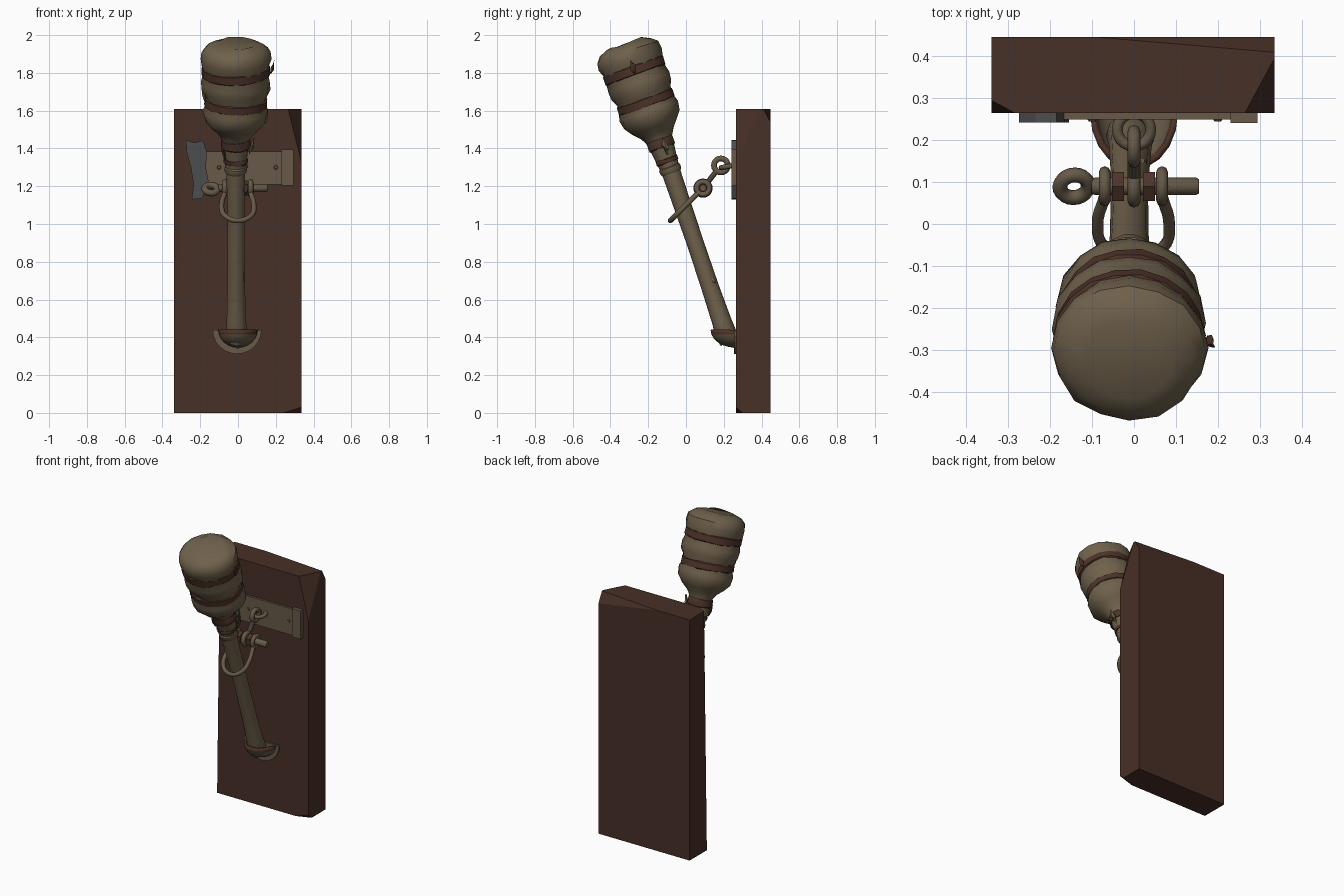
import bpy, bmesh, math, random
from mathutils import Vector, Matrix

if "Cube" in bpy.data.objects:
    bpy.data.objects.remove(bpy.data.objects["Cube"])

random.seed(4)


def material(name, rgb):
    m = bpy.data.materials.new(name)
    m.diffuse_color = (*rgb, 1)
    m.use_nodes = True
    m.node_tree.nodes["Principled BSDF"].inputs["Base Color"].default_value = m.diffuse_color
    return m


BOARD = material("dark wood", (0.064, 0.029, 0.020))
LEATHER = material("brown binding", (0.075, 0.033, 0.022))
TAN = material("aged tan", (0.160, 0.120, 0.072))
METAL = material("worn brass", (0.135, 0.102, 0.064))
GREY = material("grey steel", (0.075, 0.075, 0.078))


def finish(name, bm, mat, smooth=None):
    """Turn a bmesh into a named object with one material."""
    bmesh.ops.recalc_face_normals(bm, faces=bm.faces)
    me = bpy.data.meshes.new(name)
    bm.to_mesh(me)
    bm.free()
    me.materials.append(mat)
    ob = bpy.data.objects.new(name, me)
    bpy.context.collection.objects.link(ob)
    if smooth:
        me.polygons.foreach_set("use_smooth", [True] * len(me.polygons))
        me.set_sharp_from_angle(angle=math.radians(smooth))
    return ob


def box(name, lo, hi, mat, cuts=()):
    """Box between two corners, with corners sliced off by planes (three points each)."""
    lo, hi = Vector(lo), Vector(hi)
    bm = bmesh.new()
    size = hi - lo
    bmesh.ops.create_cube(bm, size=1, matrix=Matrix.Translation((lo + hi) / 2) @ Matrix.Diagonal((*size, 1)))
    for a, b, c in cuts:
        a, b, c = Vector(a), Vector(b), Vector(c)
        n = (b - a).cross(c - a)
        if n.dot(a - (lo + hi) / 2) < 0:
            n = -n
        geom = bm.verts[:] + bm.edges[:] + bm.faces[:]
        r = bmesh.ops.bisect_plane(bm, geom=geom, plane_co=a, plane_no=n, clear_outer=True)
        bmesh.ops.edgeloop_fill(bm, edges=[e for e in r["geom_cut"] if isinstance(e, bmesh.types.BMEdge)])
    return finish(name, bm, mat)


def lathe(name, profile, origin, axis, sides, mat, xs=1.0, jitter=0.0, smooth=35):
    """Rings of (distance along axis, radius), closed at both ends."""
    q = Vector((0, 0, 1)).rotation_difference(Vector(axis).normalized())
    bm = bmesh.new()
    rings = []
    for s, r in profile:
        ring = []
        for i in range(sides):
            a = 2 * math.pi * i / sides
            rr = r * (1 + random.uniform(-jitter, jitter))
            p = Vector((rr * xs * math.cos(a), rr * math.sin(a), s + random.uniform(-jitter, jitter) * 0.2))
            ring.append(bm.verts.new(Vector(origin) + q @ p))
        rings.append(ring)
    for a, b in zip(rings, rings[1:]):
        for i in range(sides):
            j = (i + 1) % sides
            bm.faces.new((a[i], a[j], b[j], b[i]))
    bm.faces.new(rings[0][::-1])
    bm.faces.new(rings[-1])
    return finish(name, bm, mat, smooth)


def tube(name, pts, radius, mat):
    """Round rod following a smooth path."""
    cu = bpy.data.curves.new(name, "CURVE")
    cu.dimensions = "3D"
    cu.bevel_depth, cu.bevel_resolution, cu.resolution_u = radius, 2, 5
    cu.use_fill_caps = True
    sp = cu.splines.new("BEZIER")
    sp.bezier_points.add(len(pts) - 1)
    for bp, p in zip(sp.bezier_points, pts):
        bp.co = p
        bp.handle_left_type = bp.handle_right_type = "AUTO"
    cu.materials.append(mat)
    ob = bpy.data.objects.new(name, cu)
    bpy.context.collection.objects.link(ob)
    return ob


def ring(name, loc, rot, major, minor, mat):
    bpy.ops.mesh.primitive_torus_add(location=loc, rotation=rot, major_radius=major, minor_radius=minor,
                                     major_segments=20, minor_segments=8)
    ob = bpy.context.object
    ob.name = name
    ob.data.materials.append(mat)
    bpy.ops.object.shade_smooth()
    return ob


def plate(name, outline, y0, y1, mat):
    """Flat outline in x and z, extruded along y."""
    bm = bmesh.new()
    f = bm.faces.new([bm.verts.new((x, y0, z)) for x, z in outline])
    ext = bmesh.ops.extrude_face_region(bm, geom=[f])
    bmesh.ops.translate(bm, vec=(0, y1 - y0, 0), verts=[v for v in ext["geom"] if isinstance(v, bmesh.types.BMVert)])
    return finish(name, bm, mat)


WALL = 0.265
SIDE = (0, math.pi / 2, 0)

# Backing board with hewn corners
box("backing_board", (-0.34, WALL, 0), (0.335, 0.447, 1.61), BOARD, [
    ((0.265, WALL, 1.61), (0.335, WALL, 1.33), (0.335, 0.395, 1.61)),
    ((0.24, WALL, 0), (0.335, WALL, 0.03), (0.335, 0.30, 0)),
    ((-0.285, WALL, 1.61), (-0.34, 0.295, 1.61), (-0.34, WALL, 0.0)),
    ((0.335, 0.447, 1.54), (0.335, 0.41, 1.61), (-0.1, 0.447, 1.61)),
])

# Shaft leaning out from the wall
shaft_base, neck = Vector((-0.008, 0.227, 0.37)), Vector((-0.012, -0.08, 1.28))
lathe("shaft", [(0, 0.045), (0.05, 0.058), (0.12, 0.052), (0.3, 0.047), (0.55, 0.045), (0.8, 0.047), (0.97, 0.05)],
      shaft_base, neck - shaft_base, 12, TAN, jitter=0.02)
lathe("shaft_knot", [(0, 0.012), (0.012, 0.02), (0.03, 0.018), (0.042, 0.008)], (0.012, 0.146, 0.68),
      (0, -0.33, 0.94), 8, TAN)

# Cloth wrapped torch head
head_axis = Vector((0, -0.245, 0.675))
lathe("neck_collar", [(-0.012, 0.052), (0.0, 0.06), (0.02, 0.06), (0.03, 0.05)], neck, head_axis, 14, TAN)
lathe("torch_head", [(0, 0.05), (0.06, 0.056), (0.13, 0.064), (0.18, 0.07), (0.215, 0.092), (0.25, 0.125),
                     (0.29, 0.157), (0.34, 0.163), (0.39, 0.147), (0.42, 0.152), (0.455, 0.170), (0.50, 0.172),
                     (0.56, 0.160), (0.59, 0.168), (0.63, 0.176), (0.67, 0.170), (0.70, 0.145), (0.717, 0.10)],
      neck, head_axis, 16, TAN, xs=1.06, jitter=0.025, smooth=40)

# Brown bindings around the head
for k, (s, r, w) in enumerate([(0.06, 0.061, 0.012), (0.155, 0.073, 0.026), (0.39, 0.158, 0.024), (0.565, 0.171, 0.026)]):
    tilt = Vector((0.02 * (-1) ** k, 0, 0))
    lathe(f"binding_{k}", [(-w, r * 0.94), (-w * 0.8, r), (w * 0.8, r), (w, r * 0.94)],
          neck + head_axis.normalized() * s, head_axis + tilt, 18, LEATHER, xs=1.06, jitter=0.014)

# Loose cloth scraps
for k, (x, y, z, dx, mat) in enumerate([(0.172, -0.27, 1.84, 0.02, LEATHER), (-0.175, -0.235, 1.70, -0.015, TAN),
                                        (0.065, -0.10, 1.43, 0.02, TAN), (-0.07, -0.14, 1.40, -0.02, LEATHER)]):
    lathe(f"cloth_scrap_{k}", [(0, 0.006), (0.03, 0.018), (0.07, 0.004)], (x, y, z - 0.05), (dx, -0.02, 0.08),
          5, mat, xs=0.6, jitter=0.1)

# Half-bowl holder at the foot, open on top, with a rim and wall flange
bm = bmesh.new()
bmesh.ops.create_uvsphere(bm, u_segments=20, v_segments=12, radius=1,
                          matrix=Matrix.Translation((0, WALL, 0.44)) @ Matrix.Diagonal((0.105, 0.135, 0.095, 1)))
for co, no in (((0, 0, 0.4399), (0, 0, 1)), ((0, WALL, 0), (0, 1, 0))):
    bmesh.ops.bisect_plane(bm, geom=bm.verts[:] + bm.edges[:] + bm.faces[:], plane_co=co, plane_no=no, clear_outer=True)
bowl = finish("foot_bowl", bm, METAL, 40)
bowl.data.materials.append(LEATHER)
for f in bowl.data.polygons:
    f.material_index = int(f.center.z > 0.42)
solid = bowl.modifiers.new("wall", "SOLIDIFY")
solid.thickness = 0.015
arc = [math.pi + math.pi * i / 12 for i in range(13)]
plate("bowl_flange", [(-0.005 + 0.13 * math.cos(a), 0.44 + 0.128 * math.sin(a)) for a in arc], 0.254, WALL, METAL)

# Wall strap, folded end and torn steel plate
box("wall_strap", (-0.19, 0.250, 1.21), (0.29, WALL, 1.385), METAL)
box("strap_folded_end", (0.23, 0.241, 1.205), (0.295, WALL, 1.395), METAL)
plate("torn_steel_plate", [(-0.275, 1.445), (-0.235, 1.43), (-0.185, 1.442), (-0.165, 1.38), (-0.17, 1.30), (-0.155, 1.22),
                           (-0.19, 1.135), (-0.245, 1.13), (-0.235, 1.21), (-0.25, 1.30), (-0.272, 1.38)],
      0.242, WALL, GREY)
for x in (-0.1, 0.2):
    lathe("strap_rivet", [(0, 0.012), (0.006, 0.008)], (x, 0.251, 1.30), (0, -1, 0), 8, METAL)

# Wall staple and the link joining it to the pin
pin = Vector((0, 0.09, 1.19))
eye = Vector((0, 0.185, 1.31))
ring("wall_staple", (0, 0.225, 1.305), (0.15, 0, 0), 0.04, 0.013, METAL)
ring("upper_link_eye", eye, SIDE, 0.037, 0.015, METAL)
ring("lower_link_eye", pin, SIDE, 0.036, 0.015, METAL)
d = (eye - pin).normalized()
lathe("link_bar", [(0, 0.015), ((eye - pin).length - 0.07, 0.015)], pin + d * 0.035, d, 10, METAL)

# Cross pin with ring handle and nuts
lathe("cross_pin", [(0, 0.018), (0.01, 0.021), (0.25, 0.021), (0.257, 0.017)], (-0.102, 0.09, 1.19), (1, 0, 0), 12, METAL)
ring("pin_ring", (-0.143, 0.09, 1.185), (0.65, 0.1, 0), 0.034, 0.018, METAL)
for x in (-0.052, 0.022):
    lathe("pin_nut", [(0, 0.040), (0.028, 0.040)], (x, 0.09, 1.19), (1, 0, 0), 6, LEATHER, smooth=20)

# Shackle looped round the shaft
for x in (-0.07, 0.067):
    ring("shackle_eye", (x, 0.09, 1.19), SIDE, 0.034, 0.014, METAL)
tube("shackle_bow", [(-0.07, 0.065, 1.165), (-0.087, 0.00, 1.10), (-0.07, -0.055, 1.045), (0, -0.083, 1.018),
                     (0.07, -0.055, 1.045), (0.084, 0.00, 1.10), (0.067, 0.065, 1.165)], 0.014, METAL)
